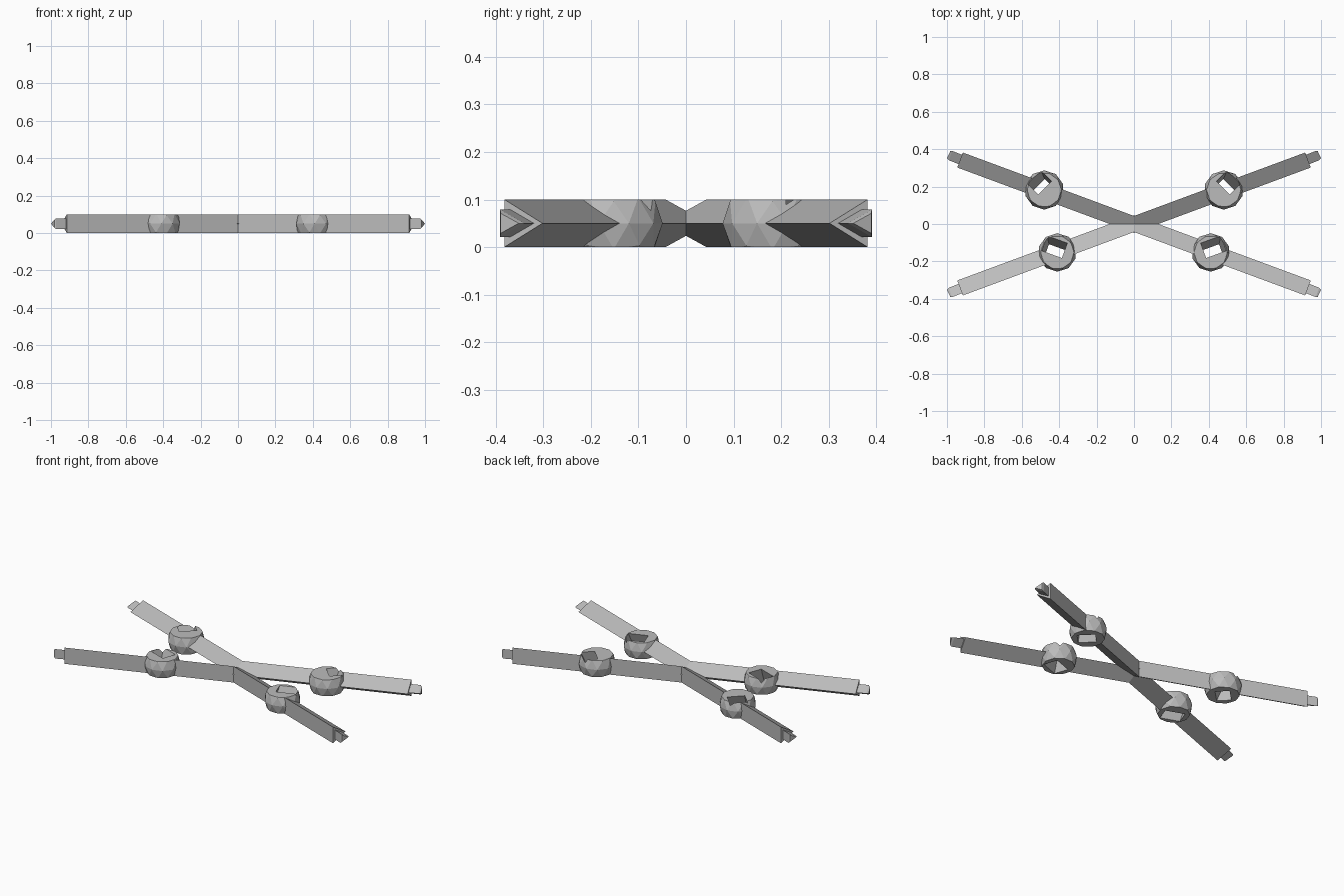
import bpy, bmesh, math
from mathutils import Vector

if "Cube" in bpy.data.objects:
    bpy.data.objects.remove(bpy.data.objects["Cube"])

grey = bpy.data.materials.new("plain_grey")
grey.diffuse_color = (0.5, 0.5, 0.5, 1)
grey.use_nodes = True
grey.node_tree.nodes["Principled BSDF"].inputs["Base Color"].default_value = grey.diffuse_color


def add(name, bm):
    """Turn a bmesh into a flat-shaded grey object."""
    bmesh.ops.recalc_face_normals(bm, faces=bm.faces)
    mesh = bpy.data.meshes.new(name)
    bm.to_mesh(mesh)
    bm.free()
    mesh.materials.append(grey)
    ob = bpy.data.objects.new(name, mesh)
    bpy.context.collection.objects.link(ob)
    return ob


def loft(name, sections):
    """Skin a row of matching cross-sections and cap both ends."""
    bm = bmesh.new()
    rings = [[bm.verts.new(p) for p in s] for s in sections]
    for a, b in zip(rings, rings[1:]):
        for i in range(len(a)):
            j = (i + 1) % len(a)
            bm.faces.new((a[i], a[j], b[j], b[i]))
    bm.faces.new(rings[0])
    bm.faces.new(rings[-1])
    return add(name, bm)


def triangle(flat, ridge, half, sx=1, sy=1):
    """Upright outer edge plus a ridge that points to the middle."""
    return [(flat[0] * sx, flat[1] * sy, 0.05 + half),
            (flat[0] * sx, flat[1] * sy, 0.05 - half),
            (ridge[0] * sx, ridge[1] * sy, 0.05)]


def knob(name, x, y, radius):
    """Faceted ball cut flat at the top and bottom of the bars."""
    bm = bmesh.new()
    bmesh.ops.create_icosphere(bm, subdivisions=2, radius=radius)
    bmesh.ops.translate(bm, verts=bm.verts, vec=(x, y, 0.05))
    for z, n in ((0.1, 1), (0.0, -1)):
        r = bmesh.ops.bisect_plane(bm, geom=bm.verts[:] + bm.edges[:] + bm.faces[:],
                                   plane_co=(0, 0, z), plane_no=(0, 0, n), clear_outer=True)
        edges = [e for e in r["geom_cut"] if isinstance(e, bmesh.types.BMEdge)]
        bmesh.ops.edgeloop_fill(bm, edges=edges)
    return add(name, bm)


def slot_cutter(x, y, length, width, angle, lean):
    """Slanted block that makes the slot through a knob."""
    u = Vector((math.cos(angle), math.sin(angle), 0)) * length / 2
    v = Vector((-math.sin(angle), math.cos(angle), 0)) * width / 2
    step = Vector((lean[0], lean[1], 0.1))
    mid = Vector((x, y, 0.05))
    rows = []
    for t in (-0.7, 0.7):
        c = mid + step * t
        rows.append([c + u + v, c - u + v, c - u - v, c + u - v])
    ob = loft("slot_cutter", rows)
    ob.hide_render = True
    return ob


def cut(ob, cutter):
    m = ob.modifiers.new("slot", "BOOLEAN")
    m.operation, m.solver, m.object = "DIFFERENCE", "EXACT", cutter
    bpy.context.view_layer.objects.active = ob
    bpy.ops.object.modifier_apply(modifier=m.name)


for side, sy in (("front", -1), ("back", 1)):
    # Bent three-sided bar running from left end to right end
    bar = loft(side + "_bar", [
        triangle((0.915, 0.382), (0.945, 0.302), 0.05, -1, sy),
        triangle((0, 0.043), (0, -0.048), 0.05, 1, sy),
        triangle((0.915, 0.382), (0.945, 0.302), 0.05, 1, sy)])
    for hand, sx in (("left", -1), ("right", 1)):
        label = side + "_" + hand
        # Thin end peg
        loft(label + "_peg", [
            triangle((0.90, 0.362), (0.918, 0.312), 0.029, sx, sy),
            triangle((0.972, 0.391), (0.990, 0.341), 0.029, sx, sy),
            triangle((0.982, 0.390), (1.0, 0.352), 0.021, sx, sy)])
        # Knob with its slanted slot
        if sy < 0:
            ball = knob(label + "_knob", 0.41 * sx, -0.152, 0.103)
            cutter = slot_cutter(0.42 * sx, -0.145, 0.115, 0.085,
                                 math.radians(20) * sx, (0.01 * sx, 0.045))
        else:
            ball = knob(label + "_knob", 0.48 * sx, 0.182, 0.105)
            cutter = slot_cutter(0.495 * sx, 0.20, 0.10, 0.08,
                                 math.radians(-45) * sx, (0.02 * sx, 0.045))
        cut(ball, cutter)
        cut(bar, cutter)
        bpy.data.objects.remove(cutter)
